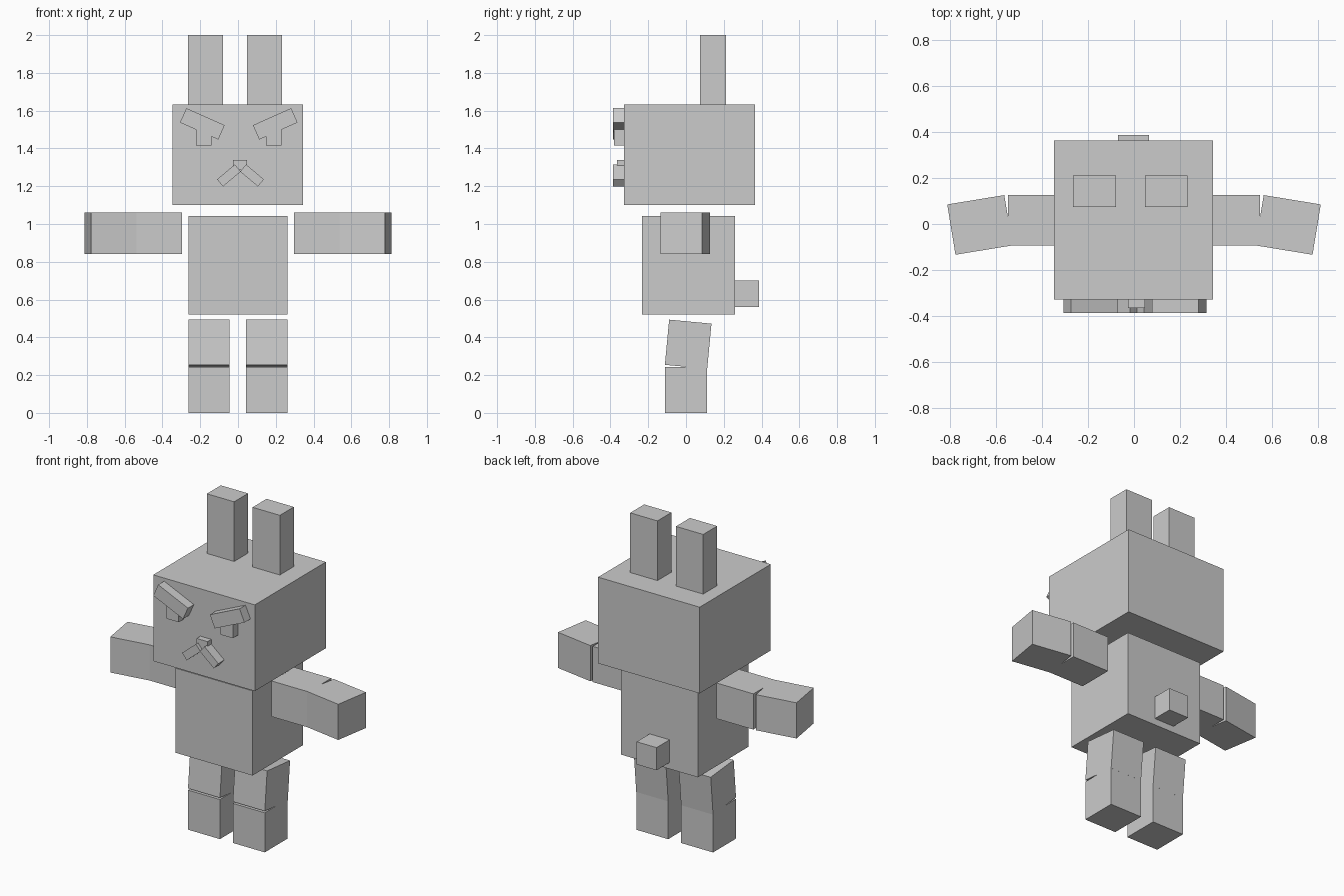
import bpy, bmesh
from math import radians
from mathutils import Matrix

if "Cube" in bpy.data.objects:
    bpy.data.objects.remove(bpy.data.objects["Cube"])


def block(name, center, size, axis='Z', angle=0):
    """Flat-faced box, optionally turned about one axis through its centre."""
    bm = bmesh.new()
    bmesh.ops.create_cube(bm, size=1)
    bm.transform(Matrix.Rotation(radians(angle), 4, axis) @ Matrix.Diagonal((*size, 1)))
    mesh = bpy.data.meshes.new(name)
    bm.to_mesh(mesh)
    bm.free()
    ob = bpy.data.objects.new(name, mesh)
    ob.location = center
    bpy.context.collection.objects.link(ob)
    return ob


def span(name, x, y, z):
    """Upright box given by its limits on each axis."""
    lims = (x, y, z)
    return block(name, [(a + b) / 2 for a, b in lims], [b - a for a, b in lims])


# Head, body and tail
span("head", (-0.348, 0.345), (-0.329, 0.364), (1.10, 1.632))
span("body", (-0.263, 0.262), (-0.232, 0.26), (0.52, 1.042))
span("tail", (-0.07, 0.066), (0.26, 0.387), (0.56, 0.70))

# Ears, slightly off centre
for side, x in (("left", -0.172), ("right", 0.14)):
    span(side + "_ear", (x - 0.093, x + 0.093), (0.075, 0.211), (1.632, 2.0))

for side, s in (("left", -1), ("right", 1)):
    # Arms: straight upper part and a forearm bent forward
    block(side + "_upper_arm", (s * 0.422, 0.016, 0.95), (0.252, 0.221, 0.22))
    block(side + "_forearm", (s * 0.6715, -0.004, 0.95), (0.252, 0.222, 0.22),
          'Z', -s * 9.3)

    # Legs: upright shin and a thigh leaning back
    x = s * 0.153 - 0.001
    block(side + "_shin", (x, 0, 0.122), (0.218, 0.224, 0.244))
    block(side + "_thigh", (x, 0.0115, 0.3635), (0.218, 0.225, 0.24), 'X', -5.4)

    # Angry brows over square eyes
    block(side + "_brow", (s * 0.193 + 0.004, -0.358, 1.53), (0.222, 0.058, 0.083),
          'Y', -s * 24)
    span(side + "_eye", (s * 0.185 - 0.038, s * 0.185 + 0.046), (-0.38, -0.329),
         (1.415, 1.53))

    # Mouth strokes sloping down from the nose
    block(side + "_mouth_stroke", (s * 0.061 + 0.013, -0.358, 1.257),
          (0.123, 0.058, 0.049), 'Y', s * 40)

# Nose between the mouth strokes
span("nose", (-0.026, 0.048), (-0.366, -0.329), (1.285, 1.34))
